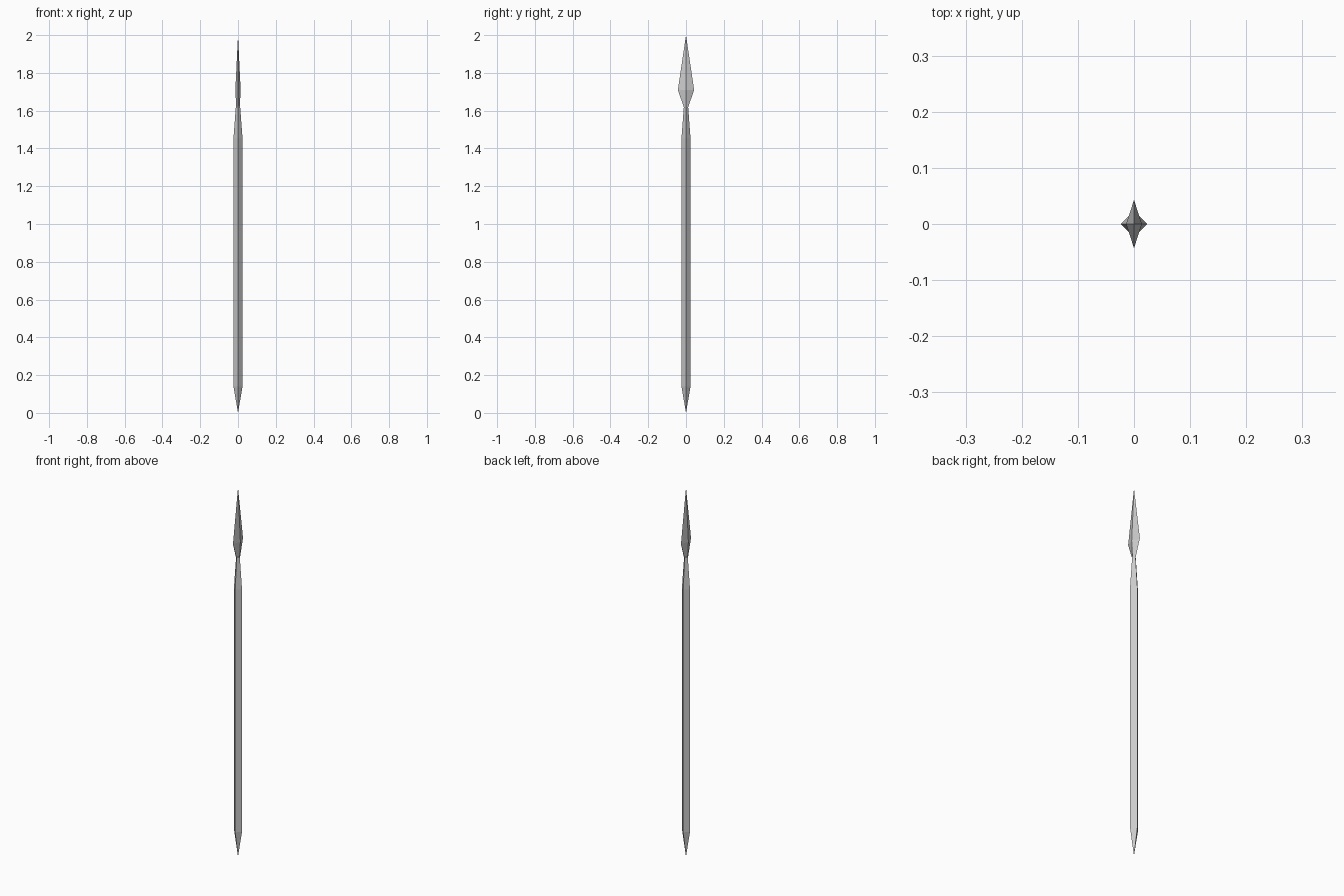
import bpy, bmesh

if "Cube" in bpy.data.objects:
    bpy.data.objects.remove(bpy.data.objects["Cube"])


def loft(name, rings):
    """Four-sided diamond loft; each ring is (z, half x, half y), zero size makes a point."""
    bm = bmesh.new()
    rows = []
    for z, rx, ry in rings:
        if rx == 0:
            rows.append([bm.verts.new((0, 0, z))])
        else:
            rows.append([bm.verts.new(p) for p in
                         ((rx, 0, z), (0, ry, z), (-rx, 0, z), (0, -ry, z))])
    for a, b in zip(rows, rows[1:]):
        for i in range(4):
            j = (i + 1) % 4
            quad = [a[i % len(a)], a[j % len(a)], b[j % len(b)], b[i % len(b)]]
            bm.faces.new(list(dict.fromkeys(quad)))
    # close open ends
    for row in (rows[0], rows[-1]):
        if len(row) == 4:
            bm.faces.new(row)
    bmesh.ops.recalc_face_normals(bm, faces=bm.faces[:])
    mesh = bpy.data.meshes.new(name)
    bm.to_mesh(mesh)
    bm.free()
    obj = bpy.data.objects.new(name, mesh)
    bpy.context.collection.objects.link(obj)
    return obj


R = 0.024
# wooden pole with a sharpened butt
loft("shaft", [(0, 0, 0), (0.14, R, R), (1.455, R, R)])
# tapering socket that holds the blade
loft("socket", [(1.455, R, R), (1.625, 0.011, 0.011)])
# leaf-shaped blade, wide along y and thin along x
loft("blade", [(1.605, 0.009, 0.007), (1.71, 0.014, 0.043), (2.0, 0, 0)])
